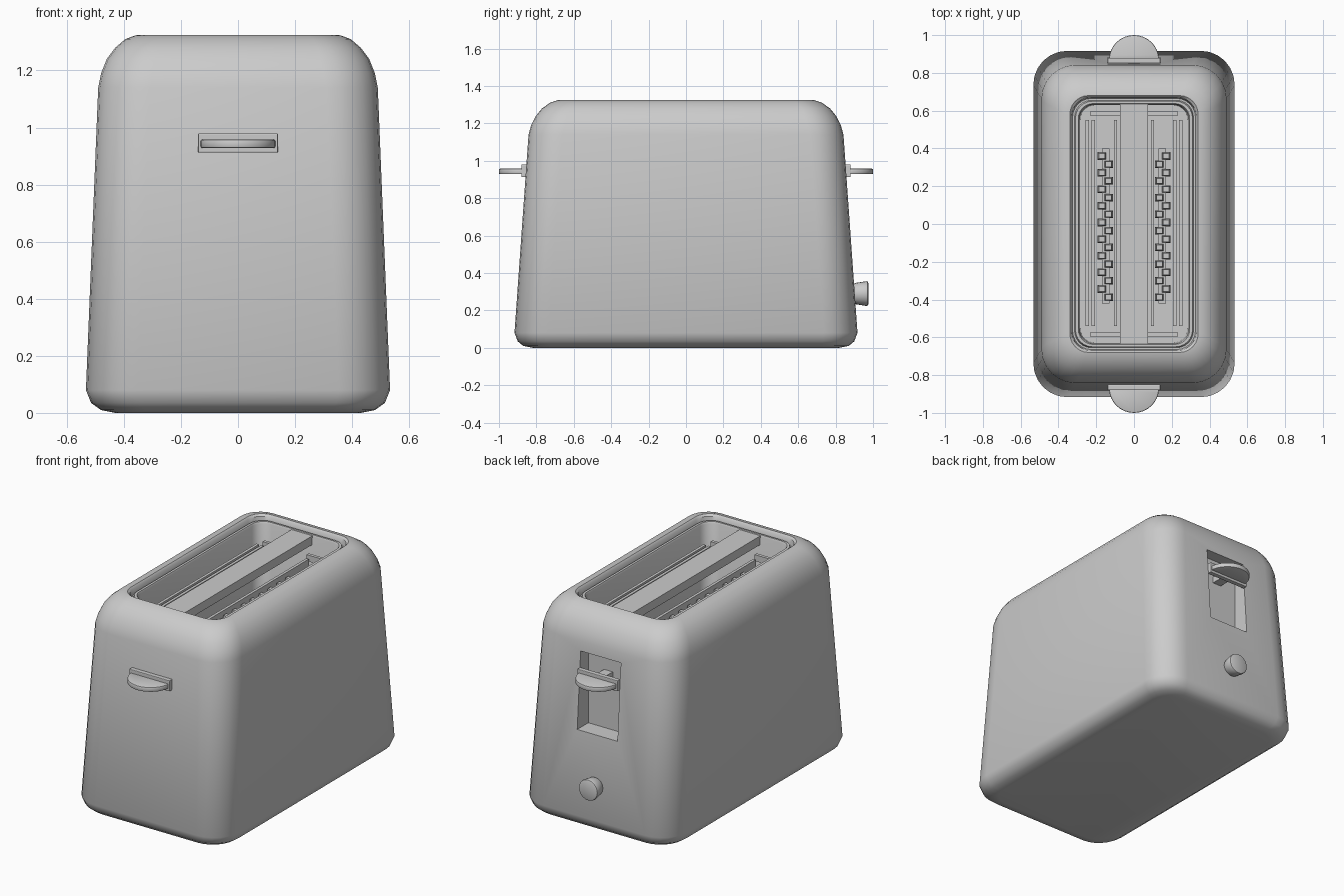
import bpy, bmesh, math
from mathutils import Matrix, Vector

cube = bpy.data.objects.get("Cube")
if cube:
    bpy.data.objects.remove(cube, do_unlink=True)

GREY = (0.6, 0.6, 0.6, 1.0)
metal = bpy.data.materials.new("plain_grey")
metal.use_nodes = True
metal.diffuse_color = GREY
shader = next(n for n in metal.node_tree.nodes if n.type == 'BSDF_PRINCIPLED')
shader.inputs["Base Color"].default_value = GREY


def finish(name, bm, bevel=0, smooth=None):
    """Turn a bmesh into a shaded object."""
    bmesh.ops.recalc_face_normals(bm, faces=bm.faces)
    mesh = bpy.data.meshes.new(name)
    bm.to_mesh(mesh)
    bm.free()
    mesh.materials.append(metal)
    obj = bpy.data.objects.new(name, mesh)
    bpy.context.collection.objects.link(obj)
    bpy.ops.object.select_all(action='DESELECT')
    obj.select_set(True)
    bpy.context.view_layer.objects.active = obj
    if bevel:
        mod = obj.modifiers.new("bevel", 'BEVEL')
        mod.width = bevel
        mod.segments = 2
        bpy.ops.object.modifier_apply(modifier=mod.name)
    if smooth:
        bpy.ops.object.shade_smooth_by_angle(angle=math.radians(smooth))
    return obj


def add_box(bm, lo, hi, top=1.0):
    """Axis-aligned box between two corners, its top scaled for a taper."""
    lo, hi = Vector(lo), Vector(hi)
    mid, size = (lo + hi) / 2, hi - lo
    verts = bmesh.ops.create_cube(bm, size=1)["verts"]
    for v in verts:
        k = top if v.co.z > 0 else 1
        v.co = mid + Vector((v.co.x * size.x * k, v.co.y * size.y * k, v.co.z * size.z))


def box(name, lo, hi, bevel=0):
    bm = bmesh.new()
    add_box(bm, lo, hi)
    return finish(name, bm, bevel)


def ring(bm, hx, hy, r, z, steps=6):
    """Rounded rectangle of vertices."""
    verts = []
    for q, (sx, sy) in enumerate([(1, 1), (-1, 1), (-1, -1), (1, -1)]):
        for i in range(steps + 1):
            a = math.pi / 2 * (q + i / steps)
            verts.append(bm.verts.new((sx * (hx - r) + r * math.cos(a),
                                       sy * (hy - r) + r * math.sin(a), z)))
    return verts


# Body shell: outer wall, rolled top edge, rim groove and toasting well
PROFILE = [
    (0.43, 0.82, 0.12, 0), (0.48, 0.87, 0.15, 0.01), (0.515, 0.90, 0.17, 0.035),
    (0.533, 0.917, 0.18, 0.08), (0.49, 0.842, 0.18, 1.14), (0.48, 0.828, 0.18, 1.19),
    (0.46, 0.803, 0.17, 1.24), (0.43, 0.77, 0.15, 1.28), (0.395, 0.727, 0.13, 1.31),
    (0.36, 0.69, 0.11, 1.323), (0.34, 0.68, 0.1, 1.325), (0.33, 0.67, 0.1, 1.315),
    (0.325, 0.665, 0.1, 1.28), (0.315, 0.655, 0.09, 1.28), (0.31, 0.65, 0.09, 1.3),
    (0.295, 0.638, 0.08, 1.3), (0.29, 0.633, 0.08, 1.29), (0.285, 0.63, 0.08, 0.3),
]
bm = bmesh.new()
rings = [ring(bm, hx, hy, r, z) for hx, hy, r, z in PROFILE]
for a, b in zip(rings, rings[1:]):
    for i in range(len(a)):
        j = (i + 1) % len(a)
        bm.faces.new((a[i], a[j], b[j], b[i]))
bm.faces.new(rings[0][::-1])
bm.faces.new(rings[-1])
body = finish("body_shell", bm)

# Lever recess cut into the back
cutter = box("recess_cutter", (-0.14, 0.77, 0.6), (0.14, 1.0, 1.08))
cutter.hide_render = True
cut = body.modifiers.new("recess", 'BOOLEAN')
cut.object = cutter
cut.solver = 'EXACT'
bpy.context.view_layer.objects.active = body
body.select_set(True)
bpy.ops.object.modifier_apply(modifier=cut.name)
bpy.data.objects.remove(cutter, do_unlink=True)
bpy.ops.object.select_all(action='DESELECT')
body.select_set(True)
bpy.ops.object.shade_smooth_by_angle(angle=math.radians(40))

# Half-round lever and its backing plate on both ends
for side, s in (("front", -1), ("back", 1)):
    bm = bmesh.new()
    arc = [math.pi * i / 16 for i in range(17)]
    outline = [bm.verts.new((0.132 * math.cos(a), s * (0.87 + 0.13 * math.sin(a)), 0.928))
               for a in arc]
    base = bm.faces.new(outline)
    up = bmesh.ops.extrude_face_region(bm, geom=[base])["geom"]
    bmesh.ops.translate(bm, vec=(0, 0, 0.03),
                        verts=[v for v in up if isinstance(v, bmesh.types.BMVert)])
    finish(side + "_lever", bm, 0.006, 40)
    ys = sorted((s * 0.85, s * 0.88))
    box(side + "_lever_plate", (-0.14, ys[0], 0.912), (0.14, ys[1], 0.98), 0.004)
box("lever_stem", (-0.03, 0.76, 0.925), (0.03, 0.86, 0.965))

# Browning knob on the back
bm = bmesh.new()
bmesh.ops.create_cone(bm, cap_ends=True, segments=20, radius1=0.055, radius2=0.068, depth=0.08,
                      matrix=Matrix.Translation((0, 0.935, 0.29)) @ Matrix.Rotation(-math.pi / 2, 4, 'X'))
finish("browning_knob", bm, 0.012, 40)

# Bar between the two slots
box("centre_bar", (-0.073, -0.635, 1.24), (0.073, 0.635, 1.295))

# Guide rails, end bars and rack teeth in each slot
for side, s in (("left", 1), ("right", -1)):
    bm = bmesh.new()
    for x in (0.098, 0.215, 0.248):
        add_box(bm, (s * x - 0.009, -0.54, 1.13), (s * x + 0.009, 0.55, 1.19))
    for y in (-0.585, 0.585):
        xs = sorted((s * 0.075, s * 0.232))
        add_box(bm, (xs[0], y - 0.01, 1.16), (xs[1], y + 0.01, 1.2))
    finish(side + "_guide_rails", bm)

    bm = bmesh.new()
    add_box(bm, (s * 0.15 - 0.02, -0.42, 1.1), (s * 0.15 + 0.02, 0.4, 1.13))
    for i in range(18):
        x = s * (0.17 if i % 2 == 0 else 0.135)
        y = 0.36 - i * 0.044
        add_box(bm, (x - 0.023, y - 0.02, 1.11), (x + 0.023, y + 0.02, 1.17), 0.7)
    finish(side + "_rack_teeth", bm)
